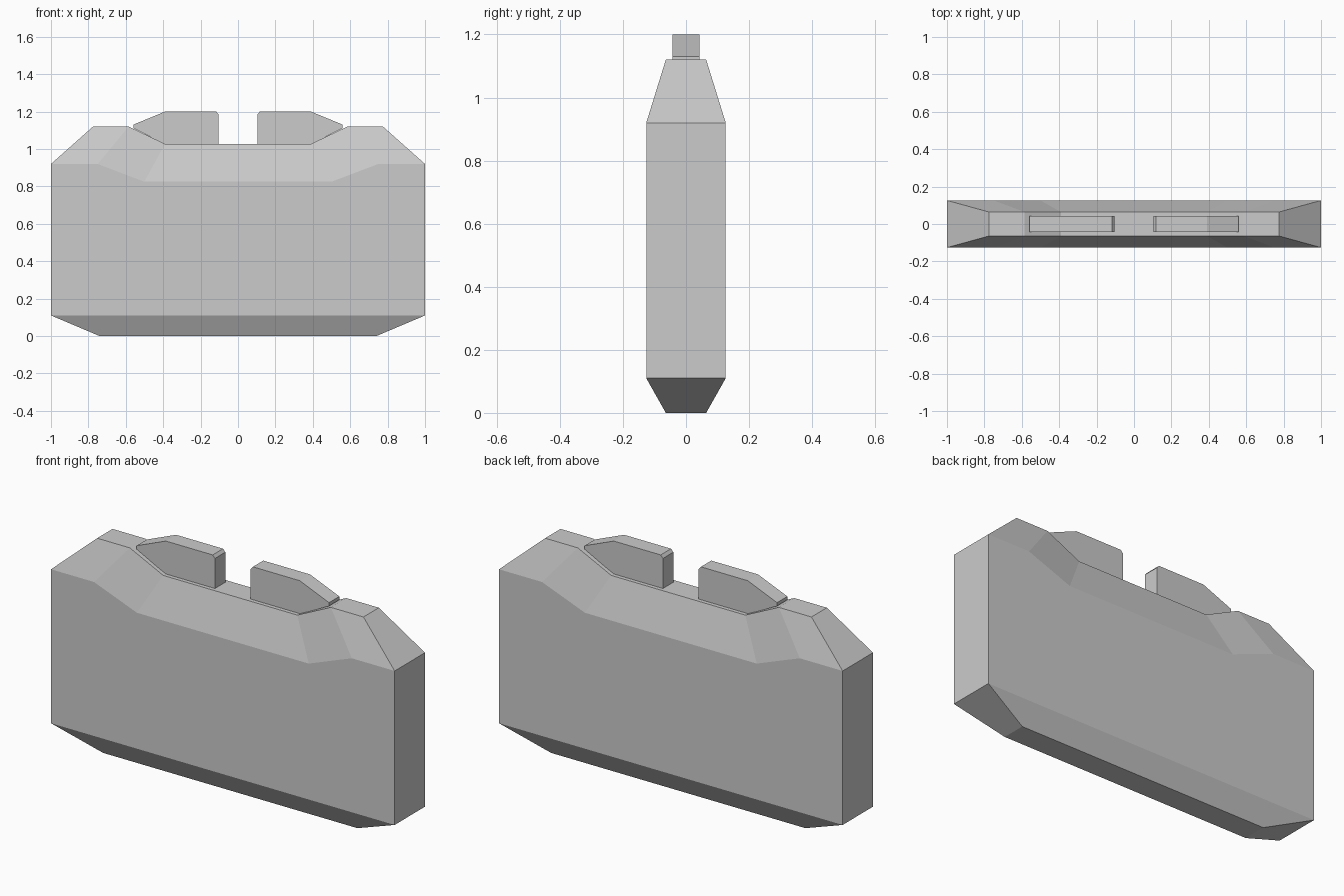
import bpy
import bmesh

cube = bpy.data.objects.get("Cube")
if cube:
    bpy.data.objects.remove(cube, do_unlink=True)

grey = bpy.data.materials.new("plain_grey")
grey.use_nodes = True
colour = (0.6, 0.6, 0.6, 1)
grey.diffuse_color = colour
grey.node_tree.nodes["Principled BSDF"].inputs["Base Color"].default_value = colour


def finish(name, bm):
    bmesh.ops.recalc_face_normals(bm, faces=bm.faces)
    mesh = bpy.data.meshes.new(name)
    bm.to_mesh(mesh)
    bm.free()
    mesh.materials.append(grey)
    obj = bpy.data.objects.new(name, mesh)
    bpy.context.collection.objects.link(obj)
    return obj


def ring(bm, profile, y):
    return [bm.verts.new((x, y, z)) for x, z in profile]


def mirrored(half):
    return half + [(-x, z) for x, z in reversed(half)]


# Body: a wide face outline and a narrower rim, joined by sloping chamfers
face_outline = mirrored([(1, 0.11), (1, 0.92), (0.75, 0.92), (0.5, 0.825)])
rim_outline = mirrored([(0.74, 0), (0.775, 1.12), (0.585, 1.12), (0.39, 1.027)])
bm = bmesh.new()
front, back = (ring(bm, face_outline, y) for y in (-0.126, 0.126))
front_rim, back_rim = (ring(bm, rim_outline, y) for y in (-0.064, 0.064))
bm.faces.new(front)
bm.faces.new(back)
count = len(front)
side_edges = (0, count - 2)
for i in range(count):
    j = (i + 1) % count
    if i in side_edges:
        # Flat end wall with a slope above and below it
        bm.faces.new((front[i], front[j], back[j], back[i]))
        for k in (i, j):
            bm.faces.new((front[k], front_rim[k], back_rim[k], back[k]))
    else:
        bm.faces.new((front[i], front[j], front_rim[j], front_rim[i]))
        bm.faces.new((back[i], back[j], back_rim[j], back_rim[i]))
        bm.faces.new((front_rim[i], front_rim[j], back_rim[j], back_rim[i]))
finish("body", bm)

# Two upright blocks seated in the dip of the body
block_outline = [(0.104, 1.025), (0.104, 1.185), (0.117, 1.2), (0.39, 1.2),
                 (0.56, 1.13), (0.56, 1.112), (0.39, 1.025)]
for name, side in (("left_block", 1), ("right_block", -1)):
    bm = bmesh.new()
    near = ring(bm, [(side * x, z) for x, z in block_outline], -0.043)
    far = ring(bm, [(side * x, z) for x, z in block_outline], 0.043)
    bm.faces.new(near)
    bm.faces.new(far)
    for i in range(len(near)):
        j = (i + 1) % len(near)
        bm.faces.new((near[i], near[j], far[j], far[i]))
    finish(name, bm)
